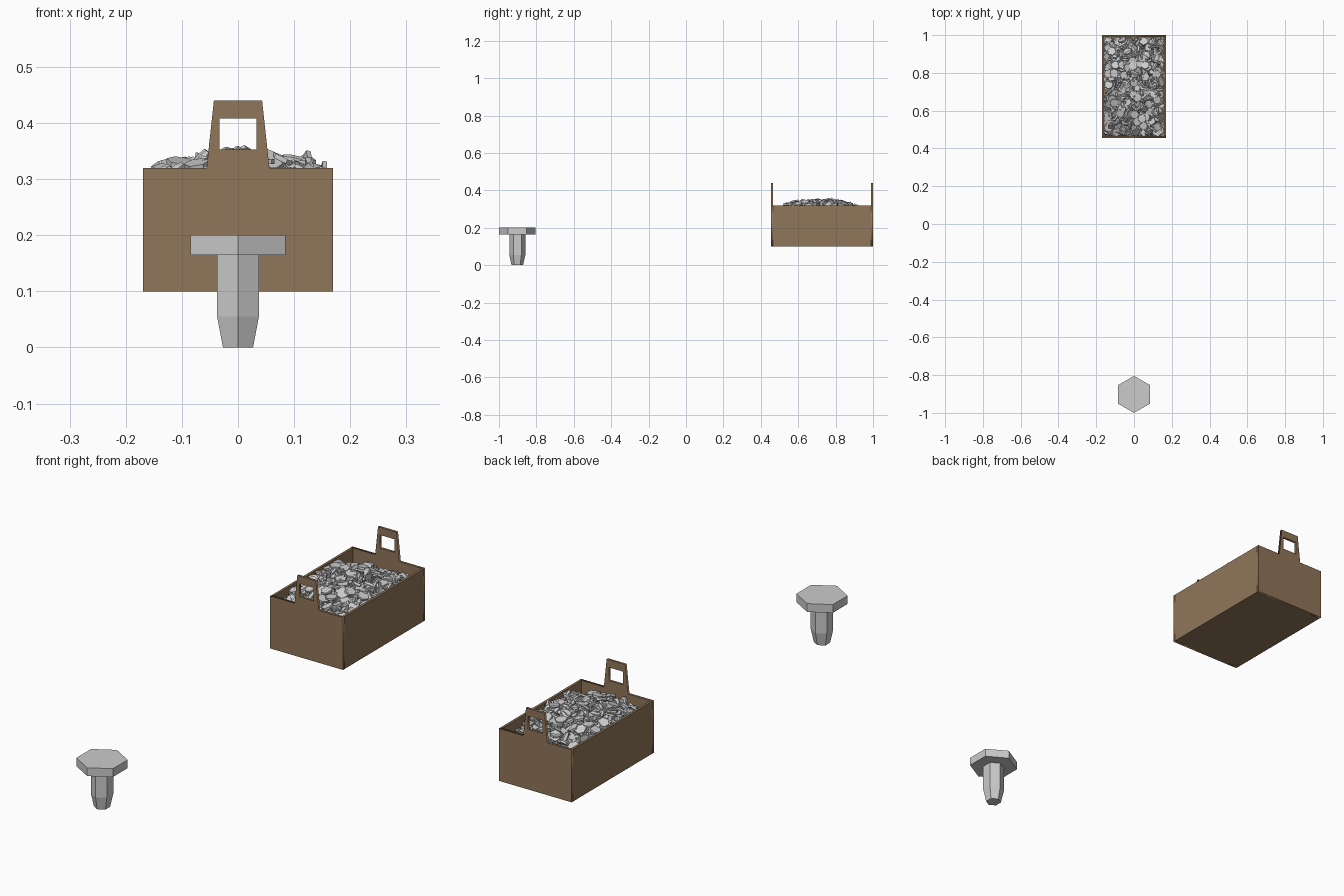
import bpy, bmesh, math, random
from mathutils import Matrix, Vector, Euler

if "Cube" in bpy.data.objects:
    bpy.data.objects.remove(bpy.data.objects["Cube"])

random.seed(7)
brown = bpy.data.materials.new("crate_brown")
brown.diffuse_color = (0.28, 0.18, 0.10, 1)
brown.use_nodes = True
brown.node_tree.nodes["Principled BSDF"].inputs["Base Color"].default_value = brown.diffuse_color

# Hexagonal rivet profile: (radius, height) from tip to head
PROFILE = [(0.031, 0), (0.043, 0.055), (0.043, 0.165), (0.098, 0.165), (0.098, 0.2)]


def rivet_verts(bm, matrix):
    rings = []
    for r, z in PROFILE:
        angles = [math.pi / 2 + i * math.pi / 3 for i in range(6)]
        rings.append([bm.verts.new(matrix @ Vector((r * math.cos(a), r * math.sin(a), z)))
                      for a in angles])
    bm.faces.new(rings[0][::-1])
    bm.faces.new(rings[-1])
    for low, high in zip(rings, rings[1:]):
        for i in range(6):
            j = (i + 1) % 6
            bm.faces.new((low[i], low[j], high[j], high[i]))
    return [v for ring in rings for v in ring]


def finish(bm, name):
    mesh = bpy.data.meshes.new(name)
    bm.to_mesh(mesh)
    bm.free()
    obj = bpy.data.objects.new(name, mesh)
    bpy.context.collection.objects.link(obj)
    return obj


# Single large rivet
bm = bmesh.new()
rivet_verts(bm, Matrix.Translation((0, -0.902, 0)))
finish(bm, "large_rivet")

# Crate dimensions
X, Y0, Y1, Z0, Z1, T = 0.169, 0.455, 1.0, 0.1, 0.32, 0.01
YC = (Y0 + Y1) / 2


def box(name, center, size):
    bm = bmesh.new()
    bmesh.ops.create_cube(bm, size=1, matrix=Matrix.LocRotScale(Vector(center), None, Vector(size)))
    finish(bm, name).data.materials.append(brown)


def end_panel(name, y):
    # Wall with a tapered handle and a square grip hole
    outline = [(-X, Z0), (X, Z0), (X, Z1), (0.056, Z1), (0.043, 0.44),
               (-0.043, 0.44), (-0.056, Z1), (-X, Z1)]
    hole = [(-0.033, 0.353), (0.033, 0.353), (0.033, 0.408), (-0.033, 0.408)]
    curve = bpy.data.curves.new(name, 'CURVE')
    curve.dimensions = '2D'
    curve.fill_mode = 'BOTH'
    curve.extrude = T / 2
    for pts in (outline, hole):
        s = curve.splines.new('POLY')
        s.points.add(len(pts) - 1)
        for p, (x, z) in zip(s.points, pts):
            p.co = (x, z, 0, 1)
        s.use_cyclic_u = True
    obj = bpy.data.objects.new(name, curve)
    bpy.context.collection.objects.link(obj)
    obj.location = (0, y, 0)
    obj.rotation_euler = (math.pi / 2, 0, 0)
    curve.materials.append(brown)
    bpy.ops.object.select_all(action='DESELECT')
    obj.select_set(True)
    bpy.context.view_layer.objects.active = obj
    bpy.ops.object.convert(target='MESH')


# Crate: two handled ends, two sides and a floor
end_panel("crate_front", Y0 + T / 2)
end_panel("crate_back", Y1 - T / 2)
for side, label in ((-1, "left"), (1, "right")):
    box("crate_side_" + label, (side * (X - T / 2), YC, (Z0 + Z1) / 2),
        (T, Y1 - Y0 - 2 * T, Z1 - Z0))
box("crate_floor", (0, YC, Z0 + T / 2), (2 * (X - T), Y1 - Y0 - 2 * T, T))


# Heap of small rivets, tumbled at random under a domed surface
def heap_height(x, y):
    return 0.362 - 0.036 * (x / 0.15) ** 2 - 0.04 * abs((y - 0.715) / 0.2) ** 3


bm = bmesh.new()
NX, NY, LAYERS, SCALE = 9, 15, 5, 0.24
for layer in range(LAYERS):
    for i in range(NX):
        for j in range(NY):
            x = (-1 + 2 * (i + random.random()) / NX) * (X - T)
            y = Y0 + T + (Y1 - Y0 - 2 * T) * (j + random.random()) / NY
            tilt = random.uniform(0, 0.5) if random.random() < 0.3 else random.uniform(0.3, 2.6)
            rot = Euler((tilt, 0, random.uniform(0, 2 * math.pi)), 'XYZ')
            verts = rivet_verts(bm, Matrix.LocRotScale(Vector((x, y, 0)), rot, Vector((SCALE,) * 3)))
            xs, ys, zs = zip(*[v.co for v in verts])
            # Keep each rivet inside the walls and its top at the heap surface
            dx = max(0, -X + T - min(xs)) - max(0, max(xs) - X + T)
            dy = max(0, Y0 + T - min(ys)) - max(0, max(ys) - Y1 + T)
            top = heap_height(x + dx, y + dy) - 0.016 * layer - random.uniform(0, 0.012)
            bmesh.ops.translate(bm, verts=verts, vec=(dx, dy, top - max(zs)))
finish(bm, "rivet_heap")
